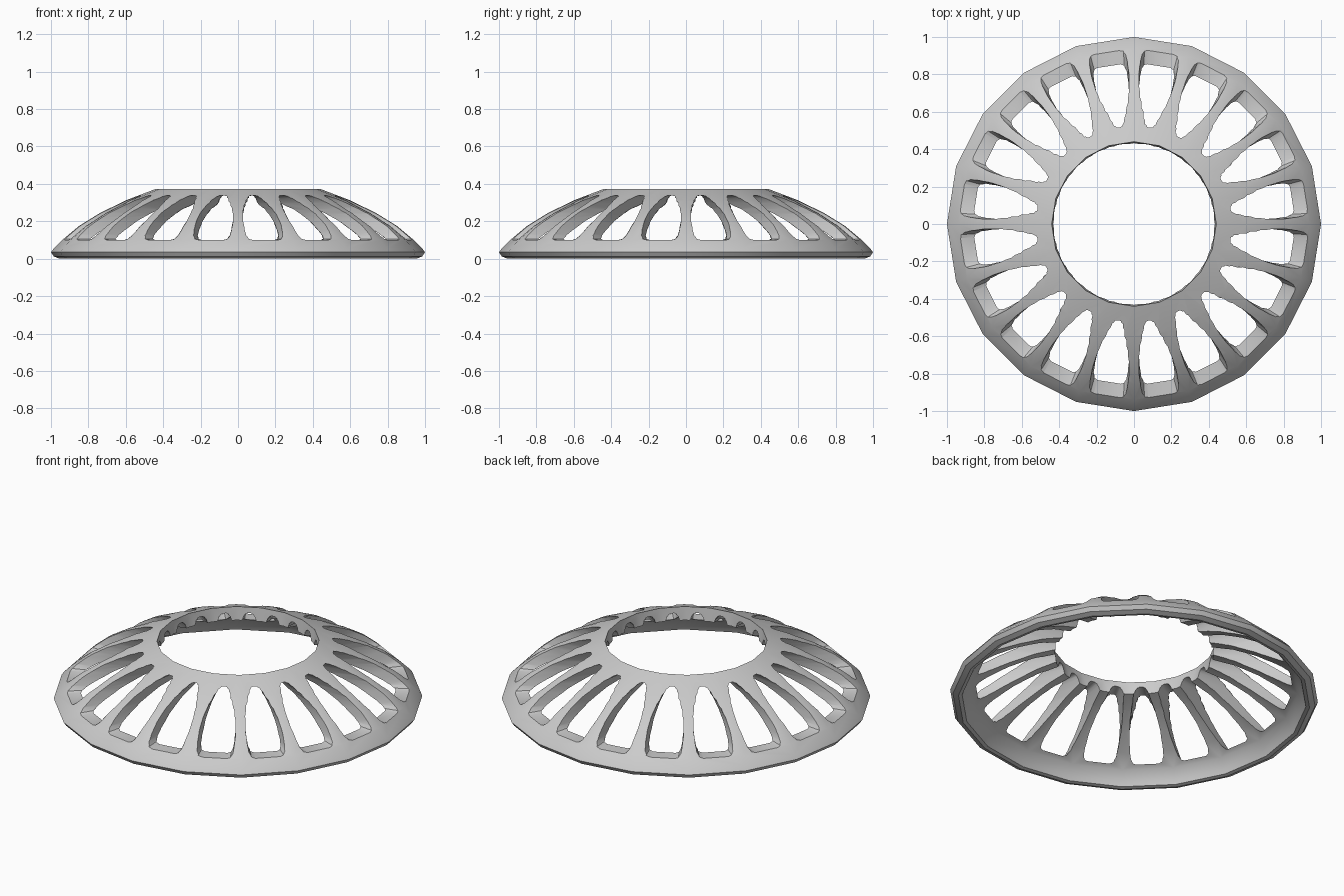
import bpy, bmesh, math

if "Cube" in bpy.data.objects:
    bpy.data.objects.remove(bpy.data.objects["Cube"])

N = 20  # sides, ribs and slots


def make_object(name, verts, faces):
    mesh = bpy.data.meshes.new(name)
    bm = bmesh.new()
    vs = [bm.verts.new(v) for v in verts]
    for f in faces:
        bm.faces.new([vs[i] for i in f])
    bmesh.ops.recalc_face_normals(bm, faces=bm.faces)
    bm.to_mesh(mesh)
    bm.free()
    ob = bpy.data.objects.new(name, mesh)
    bpy.context.collection.objects.link(ob)
    return ob


# Domed ring: closed (radius, z) section revolved in 20 sides
section = [(0.955, 0.0), (0.985, 0.012), (1.0, 0.035), (0.985, 0.055), (0.94, 0.1),
           (0.85, 0.175), (0.74, 0.243), (0.6, 0.312), (0.44, 0.373),
           (0.432, 0.295), (0.55, 0.262), (0.68, 0.205), (0.8, 0.14),
           (0.89, 0.085), (0.925, 0.03), (0.935, 0.005)]
M = len(section)
verts, faces = [], []
for i in range(N):
    a = 2 * math.pi * i / N
    verts += [(r * math.cos(a), r * math.sin(a), z) for r, z in section]
    for j in range(M):
        k, n = (j + 1) % M, (i + 1) % N
        faces.append((i * M + j, n * M + j, n * M + k, i * M + k))
ring = make_object("vented_ring", verts, faces)

# Slot cutters: rounded outline (tangent of half angle, z), tapering to the axis
half = [(0.075, 0.1), (0.096, 0.106), (0.11, 0.125), (0.117, 0.155), (0.124, 0.2),
        (0.122, 0.24), (0.112, 0.27), (0.092, 0.298), (0.066, 0.322), (0.045, 0.334),
        (0.02, 0.339)]
outline = half + [(-t, z) for t, z in reversed(half)]
K = len(outline)
verts, faces = [], []
for i in range(N):
    a = 2 * math.pi * (i + 0.5) / N
    c, s = math.cos(a), math.sin(a)
    b = len(verts)
    for r in (0.3, 1.15):
        verts += [(r * (c - s * t), r * (s + c * t), z) for t, z in outline]
    faces.append([b + j for j in range(K)])
    faces.append([b + K + j for j in range(K)])
    for j in range(K):
        k = (j + 1) % K
        faces.append((b + j, b + k, b + K + k, b + K + j))
cutter = make_object("slot_cutter", verts, faces)

# Cut the slots, then drop the cutter
mod = ring.modifiers.new("slots", 'BOOLEAN')
mod.operation, mod.solver, mod.object = 'DIFFERENCE', 'EXACT', cutter
bpy.context.view_layer.objects.active = ring
bpy.ops.object.select_all(action='DESELECT')
ring.select_set(True)
bpy.ops.object.modifier_apply(modifier="slots")
bpy.data.objects.remove(cutter)
bpy.ops.object.shade_smooth_by_angle(angle=math.radians(30))
